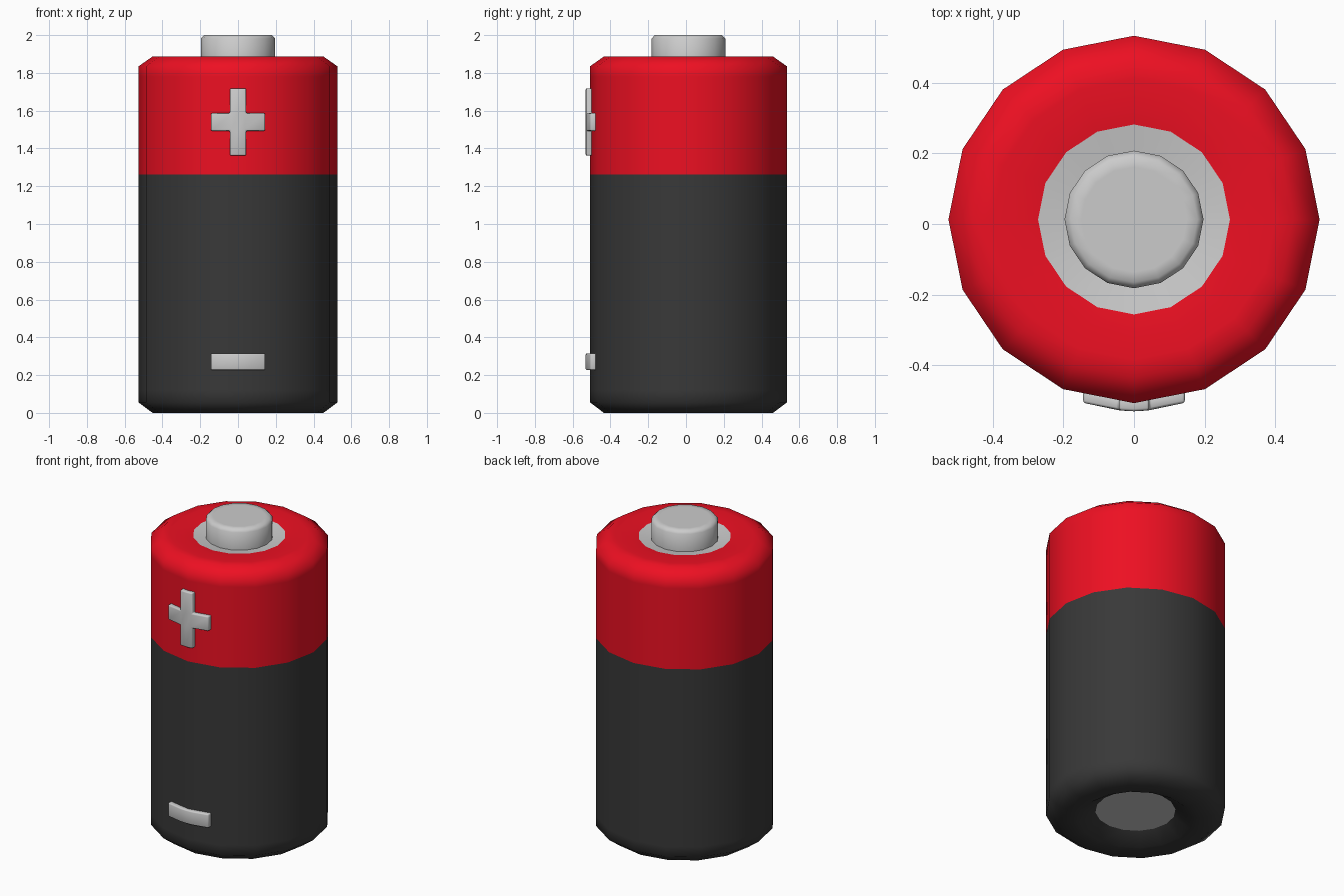
import bpy, bmesh, math

if "Cube" in bpy.data.objects:
    bpy.data.objects.remove(bpy.data.objects["Cube"])

CY = 0.013      # axis of the cell sits slightly back because of the raised signs
SIDES = 16


def material(name, colour):
    m = bpy.data.materials.new(name)
    m.diffuse_color = colour
    m.use_nodes = True
    m.node_tree.nodes["Principled BSDF"].inputs["Base Color"].default_value = m.diffuse_color
    return m


def finish(name, bm, mat=None, smooth=True):
    bmesh.ops.recalc_face_normals(bm, faces=bm.faces)
    for f in bm.faces:
        f.smooth = smooth
    mesh = bpy.data.meshes.new(name)
    bm.to_mesh(mesh)
    bm.free()
    ob = bpy.data.objects.new(name, mesh)
    bpy.context.collection.objects.link(ob)
    if mat:
        mesh.materials.append(mat)
    return ob


def lathe(name, profile, mat=None, cap=False, flip=False):
    """Turn (radius, z) points around the axis; cap closes the last ring."""
    bm = bmesh.new()
    rings = []
    for r, z in profile:
        rings.append([bm.verts.new((r * math.cos(a), CY + 0.99 * r * math.sin(a), z))
                      for a in (2 * math.pi * i / SIDES for i in range(SIDES))])
    for lo, hi in zip(rings, rings[1:]):
        for i in range(SIDES):
            j = (i + 1) % SIDES
            bm.faces.new((lo[i], lo[j], hi[j], hi[i]))
    if cap:
        bm.faces.new(rings[-1])
    ob = finish(name, bm, mat)
    if flip:
        ob.data.flip_normals()
    return ob


def sign(name, z, half_height, upright=None):
    """Raised bar bent round the body, with an optional upright to make a cross."""
    bm = bmesh.new()
    xs = [-0.144, -0.043, 0, 0.043, 0.144]
    ys = [-0.507, -0.528, -0.531, -0.528, -0.507]
    rows = [z - half_height, z + half_height]
    if upright:
        rows = [z - upright] + rows + [z + upright]
    grid = [[bm.verts.new((x, y, h)) for x, y in zip(xs, ys)] for h in rows]
    for r in range(len(rows) - 1):
        middle = len(rows) == 2 or r == 1
        for c in (range(4) if middle else (1, 2)):
            bm.faces.new((grid[r][c], grid[r][c + 1], grid[r + 1][c + 1], grid[r + 1][c]))
    bmesh.ops.delete(bm, geom=[v for v in bm.verts if not v.link_faces], context='VERTS')
    front = list(bm.faces)
    res = bmesh.ops.extrude_face_region(bm, geom=front, use_keep_orig=True)
    for v in res['geom']:
        if isinstance(v, bmesh.types.BMVert):
            v.co.y += 0.035
    ob = finish(name, bm)
    bev = ob.modifiers.new("soft_edges", 'BEVEL')
    bev.width = 0.007
    bev.segments = 2
    bev.limit_method = 'ANGLE'
    bev.angle_limit = math.radians(40)
    return ob


red = material("red", (0.85, 0.005, 0.016, 1))
dark = material("dark", (0.04, 0.04, 0.04, 1))

# Casing: dark lower sleeve with recessed underside, red upper sleeve
lathe("lower_casing", [(0.235, 0.06), (0.33, 0.0), (0.37, 0.0), (0.452, 0.0), (0.526, 0.055),
                       (0.526, 0.12), (0.526, 1.262)], dark)
lathe("upper_casing", [(0.526, 1.262), (0.526, 1.78), (0.526, 1.835), (0.452, 1.887),
                       (0.40, 1.887), (0.33, 1.887), (0.272, 1.88)], red)

# Metal contacts
lathe("bottom_contact", [(0.235, 0.06), (0.12, 0.06)], cap=True, flip=False)
lathe("top_dish", [(0.272, 1.88), (0.195, 1.868)])
button = lathe("top_button", [(0.197, 1.868), (0.197, 1.982), (0.18, 2.0), (0.15, 2.0)], cap=True)

# The contact faces down, the dish faces up
for name, down in (("bottom_contact", True), ("top_dish", False)):
    me = bpy.data.objects[name].data
    if (me.polygons[0].normal.z < 0) != down:
        me.flip_normals()

# Raised polarity signs on the front
sign("plus_sign", 1.54, 0.047, 0.178)
sign("minus_sign", 0.271, 0.044)
